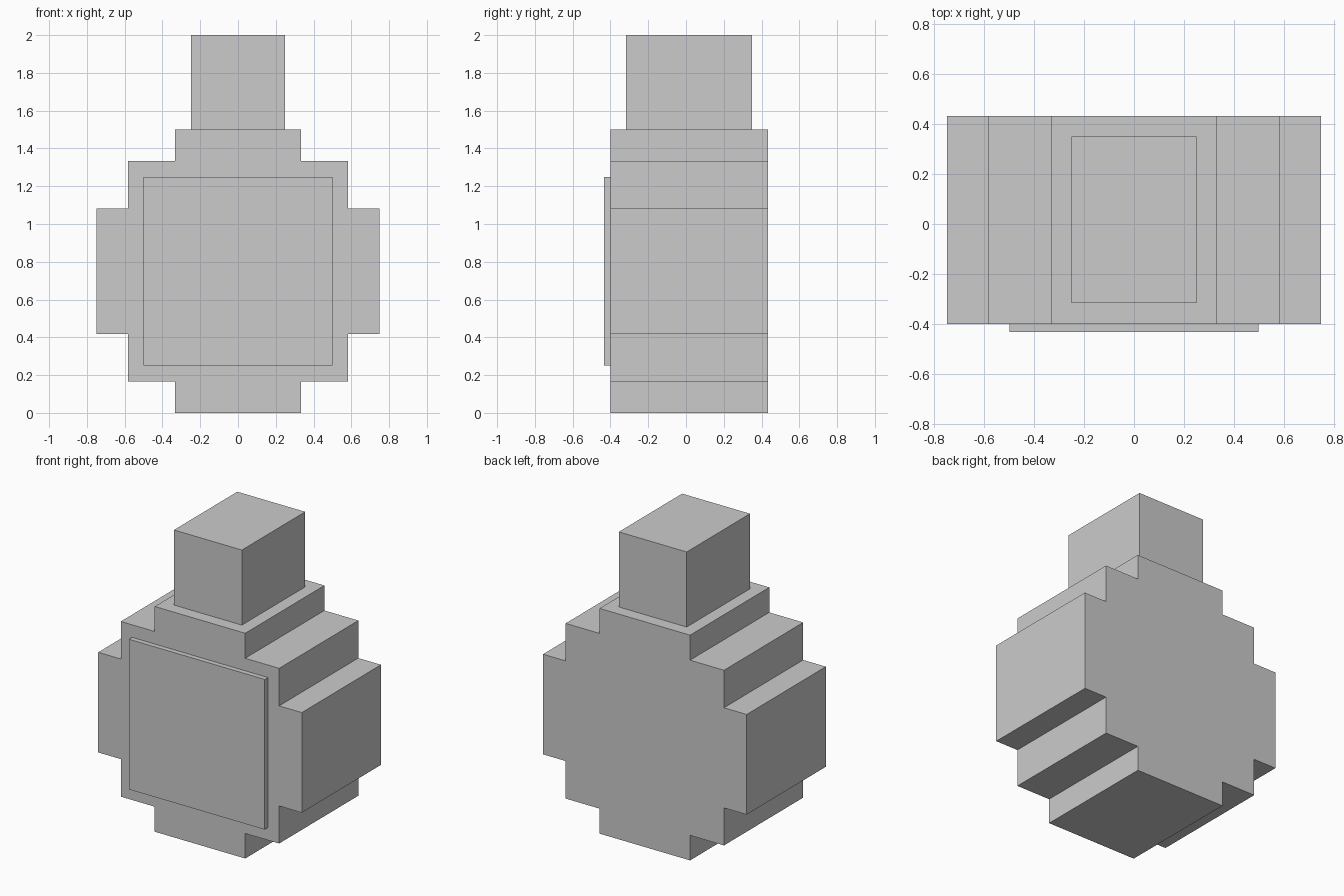
import bpy, bmesh

if "Cube" in bpy.data.objects:
    bpy.data.objects.remove(bpy.data.objects["Cube"])

U = 1 / 12                     # modelling grid step
FRONT, BACK = -0.40, 0.4333    # body depth range


def extrude_profile(name, points, y0, y1):
    """Solid made by extruding an x-z outline from y0 to y1."""
    bm = bmesh.new()
    face = bm.faces.new([bm.verts.new((x, y0, z)) for x, z in points])
    new = bmesh.ops.extrude_face_region(bm, geom=[face])["geom"]
    verts = [g for g in new if isinstance(g, bmesh.types.BMVert)]
    bmesh.ops.translate(bm, verts=verts, vec=(0, y1 - y0, 0))
    bmesh.ops.recalc_face_normals(bm, faces=bm.faces)
    mesh = bpy.data.meshes.new(name)
    bm.to_mesh(mesh)
    bm.free()
    obj = bpy.data.objects.new(name, mesh)
    bpy.context.collection.objects.link(obj)
    return obj


def block(name, half_width, z0, z1, y0, y1):
    outline = [(-half_width, z0), (half_width, z0), (half_width, z1), (-half_width, z1)]
    return extrude_profile(name, outline, y0, y1)


# Stepped round body: one quarter of the outline, mirrored to all four
quarter = [(4, 9), (4, 7), (7, 7), (7, 4), (9, 4)]
right = quarter + [(x, -z) for x, z in reversed(quarter)]
outline = right + [(-x, z) for x, z in reversed(right)]
extrude_profile("body", [(x * U, (z + 9) * U) for x, z in outline], FRONT, BACK)

# Thin raised square panel on the front
block("front_panel", 6 * U, 3 * U, 15 * U, FRONT - 0.0333, FRONT)

# Neck block on top, inset one step from front and back
block("neck", 3 * U, 18 * U, 24 * U, FRONT + U, BACK - U)
